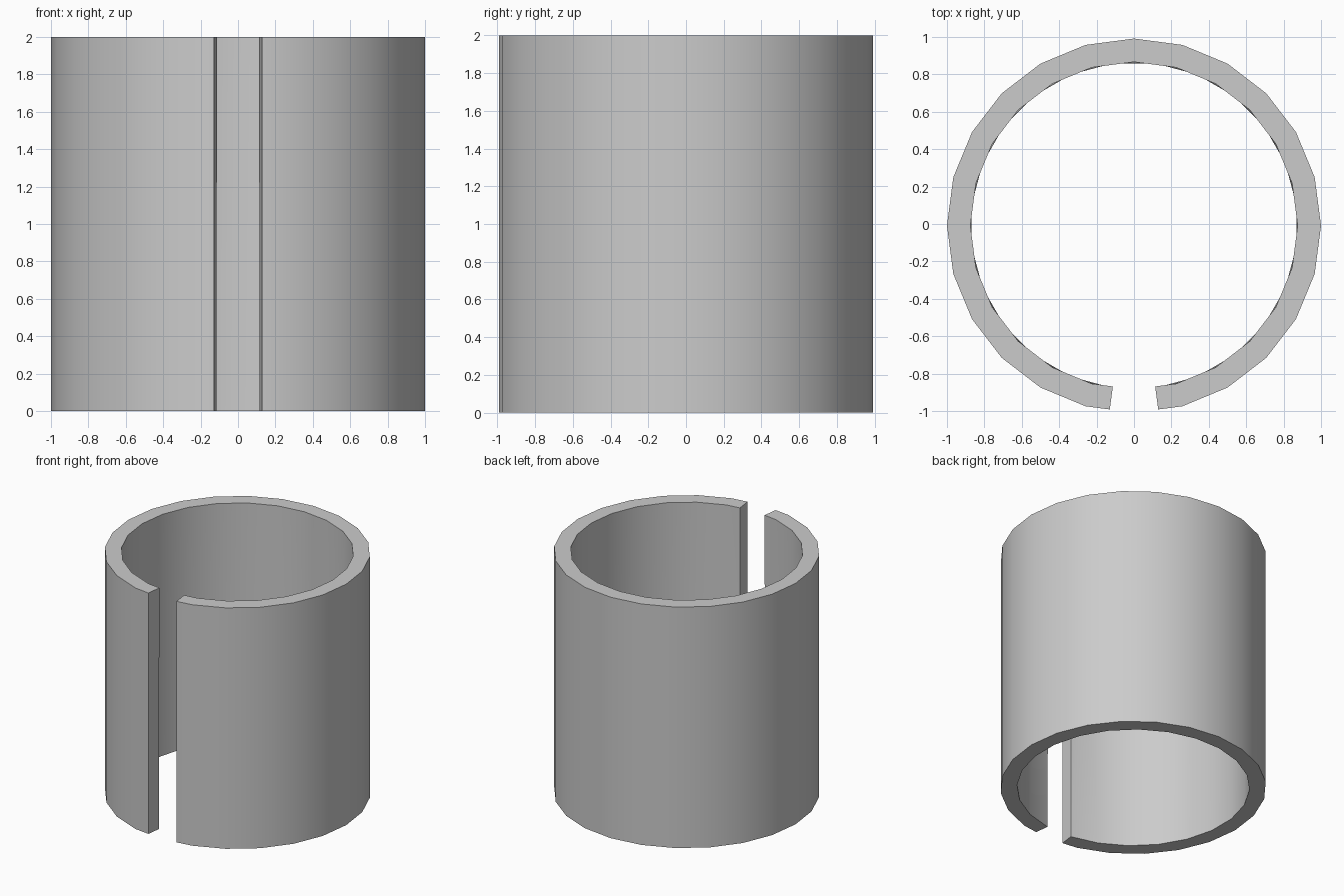
import bpy, bmesh
from math import sin, cos, pi, radians

if "Cube" in bpy.data.objects:
    bpy.data.objects.remove(bpy.data.objects["Cube"])

SIDES, R_OUT, R_IN, HEIGHT = 24, 1.0, 0.875, 2.0
STEP = 360 / SIDES
APO = cos(pi / SIDES)                      # chord midpoint factor
SHIFT = (R_OUT - R_OUT * APO * APO) / 2    # centres the slotted ring on y

bm = bmesh.new()


def vert(r, deg, z):
    # angle is measured from the middle of the slot at -y
    a = radians(deg - 90)
    return bm.verts.new((r * cos(a), r * sin(a) - SHIFT, z))


def full_ring(r, z):
    # polygon corners, with the slot ends cut at chord midpoints
    ends = STEP / 2
    return ([vert(r * APO, ends, z)]
            + [vert(r, STEP * i, z) for i in range(1, SIDES)]
            + [vert(r * APO, 360 - ends, z)])


def bridge(a, b):
    for i in range(len(a) - 1):
        bm.faces.new((a[i], a[i + 1], b[i + 1], b[i]))


def zigzag(short, long):
    # triangles between a ring and its half-step-rotated neighbour
    for i in range(SIDES):
        bm.faces.new((short[i], long[i], long[i + 1]))
        if i < SIDES - 1:
            bm.faces.new((short[i], long[i + 1], short[i + 1]))


outer_low, outer_top = full_ring(R_OUT, 0), full_ring(R_OUT, HEIGHT)
inner_top = full_ring(R_IN, HEIGHT)
inner_low = [vert(R_IN, STEP * (i + 0.5), 0) for i in range(SIDES)]

bridge(outer_low, outer_top)      # outside wall
bridge(outer_top, inner_top)      # top rim
zigzag(inner_low, inner_top)      # inside wall
zigzag(inner_low, outer_low)      # bottom rim
for k in (0, -1):                 # slot faces
    bm.faces.new((outer_low[k], outer_top[k], inner_top[k], inner_low[k]))
bmesh.ops.recalc_face_normals(bm, faces=bm.faces)

mesh = bpy.data.meshes.new("slotted_sleeve")
bm.to_mesh(mesh)
bm.free()
sleeve = bpy.data.objects.new("slotted_sleeve", mesh)
bpy.context.collection.objects.link(sleeve)
bpy.context.view_layer.objects.active = sleeve
sleeve.select_set(True)
bpy.ops.object.shade_smooth_by_angle(angle=radians(35))
